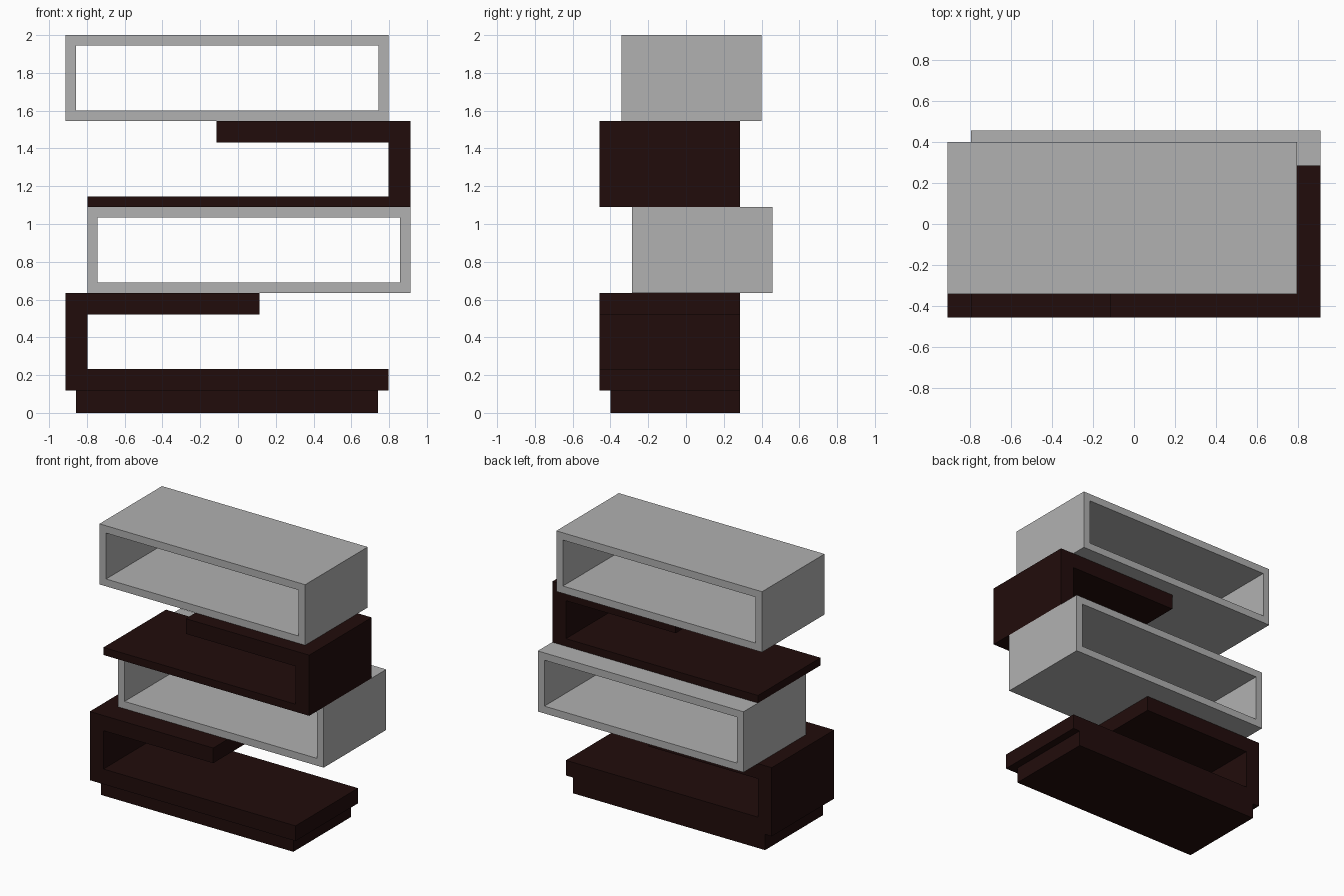
import bpy
import bmesh

cube = bpy.data.objects.get("Cube")
if cube:
    bpy.data.objects.remove(cube, do_unlink=True)


def make_material(name, color):
    mat = bpy.data.materials.new(name)
    mat.use_nodes = True
    mat.diffuse_color = color
    mat.node_tree.nodes["Principled BSDF"].inputs["Base Color"].default_value = color
    return mat


grey = make_material("light_grey", (0.44, 0.44, 0.44, 1))
brown = make_material("dark_brown", (0.0155, 0.0038, 0.0034, 1))


def extrude_profile(name, loops, y0, y1, mat):
    """Extrude an x-z outline along y; a second four-point loop cuts a hole."""
    bm = bmesh.new()
    ends = [[[bm.verts.new((x, y, z)) for x, z in loop] for loop in loops]
            for y in (y0, y1)]
    for end in ends:
        if len(end) == 1:
            bm.faces.new(end[0])
        else:
            outer, inner = end
            for i in range(4):
                j = (i + 1) % 4
                bm.faces.new((outer[i], outer[j], inner[j], inner[i]))
    # Walls joining the front and back outlines
    for front, back in zip(*ends):
        for i in range(len(front)):
            j = (i + 1) % len(front)
            bm.faces.new((front[i], front[j], back[j], back[i]))
    bmesh.ops.recalc_face_normals(bm, faces=bm.faces)
    mesh = bpy.data.meshes.new(name)
    bm.to_mesh(mesh)
    bm.free()
    mesh.materials.append(mat)
    obj = bpy.data.objects.new(name, mesh)
    bpy.context.collection.objects.link(obj)
    return obj


def rectangle(x0, x1, z0, z1):
    return [(x0, z0), (x1, z0), (x1, z1), (x0, z1)]


def box_frame(name, x0, x1, z0, z1, y0, y1, wall=0.055):
    hole = rectangle(x0 + wall, x1 - wall, z0 + wall, z1 - wall)
    extrude_profile(name, [rectangle(x0, x1, z0, z1), hole], y0, y1, grey)


def bracket(name, side, z0, z1, floor, y0=-0.457, y1=0.285):
    """C-shaped shelf: upright on the given side, long floor, short top."""
    upright, inner, far, tip = 0.912, 0.798, -0.798, -0.114
    top = z1 - 0.114
    points = [(upright, z0), (upright, z1), (tip, z1), (tip, top),
              (inner, top), (inner, z0 + floor), (far, z0 + floor), (far, z0)]
    extrude_profile(name, [[(side * x, z) for x, z in points]], y0, y1, brown)


# Recessed plinth, flush with the back of the lowest shelf
extrude_profile("base_plinth", [rectangle(-0.857, 0.74, 0, 0.118)], -0.40, 0.285, brown)

# Alternating open brackets and box frames, bottom to top
bracket("lower_bracket_shelf", -1, 0.118, 0.634, 0.114)
box_frame("lower_box_frame", -0.798, 0.912, 0.634, 1.089, -0.285, 0.457)
bracket("upper_bracket_shelf", 1, 1.089, 1.545, 0.057)
box_frame("upper_box_frame", -0.912, 0.798, 1.545, 2.0, -0.342, 0.40)
